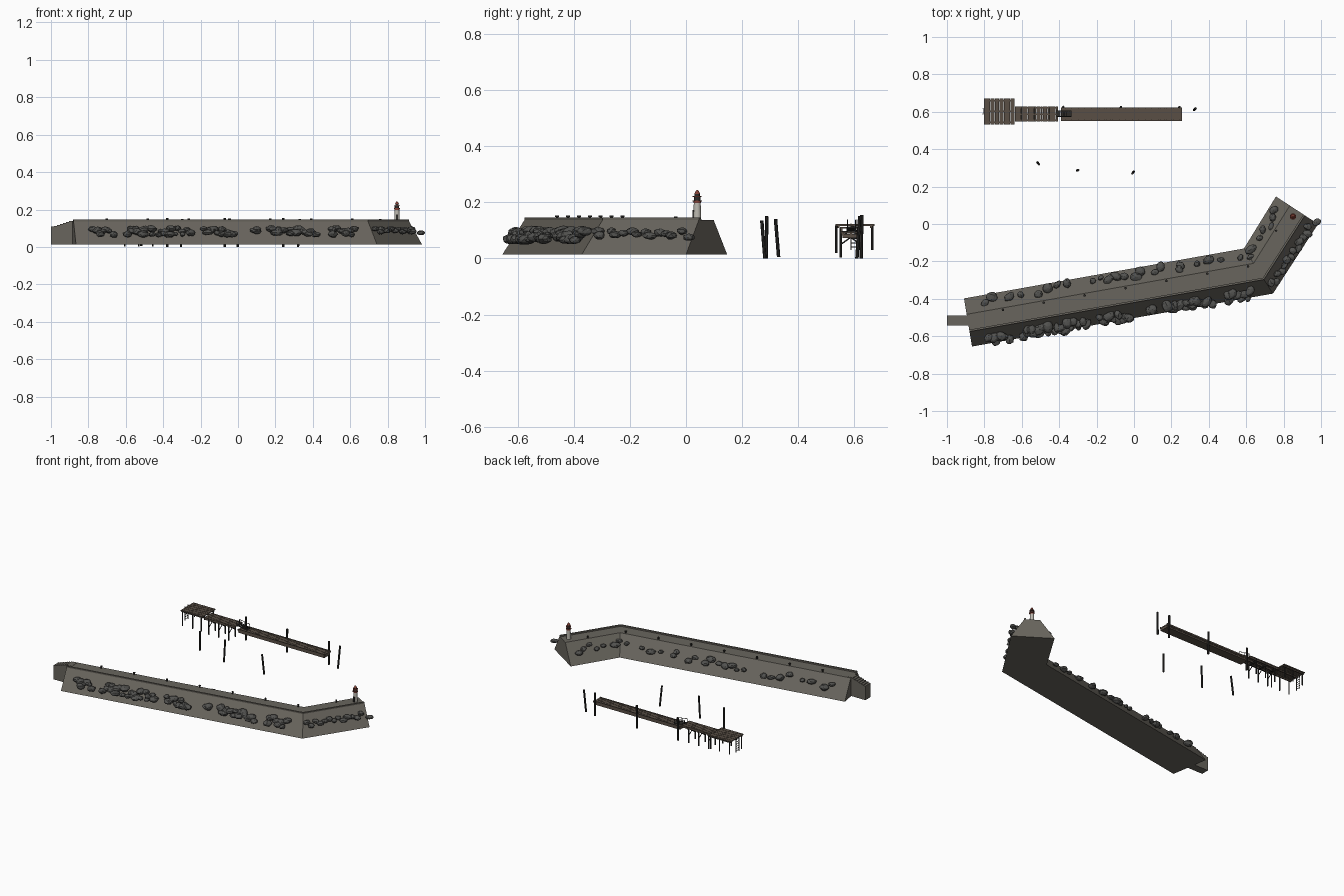
import bpy, bmesh, math, random
from mathutils import Vector, Matrix

if "Cube" in bpy.data.objects:
    bpy.data.objects.remove(bpy.data.objects["Cube"])

random.seed(7)


def mat(name, r, g, b):
    m = bpy.data.materials.new(name)
    m.diffuse_color = (r, g, b, 1)
    m.use_nodes = True
    m.node_tree.nodes["Principled BSDF"].inputs["Base Color"].default_value = m.diffuse_color
    return m


CONCRETE = mat("concrete", .14, .13, .11)
ROCK = mat("rock", .085, .085, .08)
WOOD = mat("wood", .10, .078, .06)
PILE = mat("dark_timber", .025, .024, .022)
RED = mat("red_paint", .22, .05, .035)
WHITE = mat("white_paint", .5, .48, .43)


def finish(bm, name, material):
    bmesh.ops.recalc_face_normals(bm, faces=bm.faces)
    me = bpy.data.meshes.new(name)
    bm.to_mesh(me)
    bm.free()
    ob = bpy.data.objects.new(name, me)
    bpy.context.collection.objects.link(ob)
    me.materials.append(material)
    return ob


def add_box(bm, x0, x1, y0, y1, z0, z1):
    m = Matrix.Translation(((x0 + x1) / 2, (y0 + y1) / 2, (z0 + z1) / 2))
    bmesh.ops.create_cube(bm, size=1, matrix=m @ Matrix.Diagonal((x1 - x0, y1 - y0, z1 - z0, 1)))


def add_rod(bm, a, b, r, r2=None, n=8):
    a, b = Vector(a), Vector(b)
    d = b - a
    m = Matrix.Translation((a + b) / 2) @ d.to_track_quat('Z', 'Y').to_matrix().to_4x4()
    bmesh.ops.create_cone(bm, cap_ends=True, segments=n, radius1=r,
                          radius2=r if r2 is None else r2, depth=d.length, matrix=m)


# Breakwater plan: harbour-side and seaward-side toe lines
HARBOUR = [Vector(p) for p in ((-.909, -.398), (.588, -.131), (.759, .147))]
SEAWARD = [Vector(p) for p in ((-.866, -.655), (.743, -.372), (.984, .0))]


def plan(leg, f, t):
    h = HARBOUR[leg].lerp(HARBOUR[leg + 1], f)
    s = SEAWARD[leg].lerp(SEAWARD[leg + 1], f)
    return h.lerp(s, t)


def loft(name, section):
    bm = bmesh.new()
    rings = [[bm.verts.new((*plan(leg, f, t), z)) for t, z in section]
             for leg, f in ((0, 0), (0, 1), (1, 1))]
    n = len(section)
    for a, b in zip(rings, rings[1:]):
        for i in range(n):
            bm.faces.new((a[i], a[(i + 1) % n], b[(i + 1) % n], b[i]))
    bm.faces.new(rings[0])
    bm.faces.new(rings[-1])
    return finish(bm, name, CONCRETE)


loft("breakwater", [(0, .013), (.33, .137), (.69, .137), (1, .013)])
loft("parapet", [(.65, .13), (.65, .146), (.69, .146), (.69, .13)])

# Shore steps at the root
bm = bmesh.new()
for i in range(7):
    x = -1 + i * .016
    add_box(bm, x, x + (.016 if i < 6 else .04), -.542, -.488, .013, .108 + i * .005)
finish(bm, "root_steps", CONCRETE)

# Mooring bollards along the crest
bm = bmesh.new()
for i in range(7):
    x, y = plan(0, .125 + i * .142, .37)
    add_rod(bm, (x, y, .135), (x, y, .15), .005)
    add_rod(bm, (x, y, .147), (x, y, .152), .007)
add_rod(bm, (.76, -.036, .135), (.76, -.036, .15), .006)
finish(bm, "bollards", PILE)


# Armour rocks
def add_rock(bm, x, y, z, s):
    m = (Matrix.Translation((x, y, z)) @ Matrix.Rotation(random.uniform(0, 6.28), 4, 'Z')
         @ Matrix.Diagonal((s * random.uniform(.9, 1.3), s * random.uniform(.75, 1), s * .65, 1)))
    made = bmesh.ops.create_icosphere(bm, subdivisions=2, radius=1, matrix=m)
    c = Vector((x, y, z))
    for v in made["verts"]:
        v.co = c + (v.co - c) * random.uniform(.88, 1.1)


bm = bmesh.new()
for x0, x1, n in ((-.78, -.66, 7), (-.6, -.25, 22), (-.18, -.02, 12),
                  (.08, .12, 3), (.18, .42, 16), (.5, .64, 8)):
    for i in range(n):
        x = x0 + (x1 - x0) * (i + random.random()) / n
        t = random.uniform(.86, 1.0)
        p = plan(0, (x + .87) / 1.61, t)
        add_rock(bm, p.x, p.y, .1 - (t - .86) * .25, random.uniform(.018, .029))
for i in range(13):
    t = random.uniform(.84, .96)
    p = plan(1, .06 + i * .07, t)
    add_rock(bm, p.x, p.y, .1 - (t - .84) * .2, random.uniform(.018, .026))
add_rock(bm, .976, .01, .075, .02)
finish(bm, "seaward_rocks", ROCK)

bm = bmesh.new()
for x in (-.8, -.76, -.67, -.61, -.52, -.465, -.41, -.36, -.225, -.18, -.145, -.1, -.06, -.005,
          .03, .1, .14, .225, .24, .325, .39, .45, .55, .6):
    t = random.uniform(.03, .2)
    p = plan(0, (x + .905) / 1.5, t)
    add_rock(bm, p.x, p.y, .06 + t * .2, random.uniform(.016, .031))
for f in (.1, .32, .45, .58, .7, .8):
    t = random.uniform(.06, .24)
    p = plan(1, f, t)
    add_rock(bm, p.x, p.y, .06 + t * .2, random.uniform(.018, .029))
finish(bm, "harbour_rocks", ROCK)

# Harbour light: tower, gallery, lantern and cap
LX, LY = .85, .04


def light_part(name, material, *stages):
    bm = bmesh.new()
    for z0, z1, r0, r1 in stages:
        add_rod(bm, (LX, LY, z0), (LX, LY, z1), r0, r1, 16)
    ob = finish(bm, name, material)
    for p in ob.data.polygons:
        p.use_smooth = abs(p.normal.z) < .9
    ob.data.set_sharp_from_angle(angle=math.radians(35))


light_part("light_tower", WHITE, (.136, .203, .0145, .012))
light_part("light_gallery", RED, (.197, .203, .013, .013), (.203, .207, .017, .017),
           (.218, .222, .016, .016))
light_part("light_lantern", PILE, (.207, .218, .012, .012), (.222, .229, .009, .009))
light_part("light_cap", RED, (.229, .239, .011, .006), (.239, .244, .006, .002))
bm = bmesh.new()
add_box(bm, LX - .005, LX + .005, LY - .017, LY - .01, .137, .172)
finish(bm, "light_door", PILE)


# Timber pier decks made of cross planks over stringers
def deck(name, x0, x1, y0, y1, z, thick, pitch=.0115):
    bm = bmesh.new()
    n = round((x1 - x0) / pitch)
    w = (x1 - x0) / n
    for i in range(n):
        add_box(bm, x0 + i * w, x0 + (i + .9) * w, y0, y1, z - .006, z)
    for f in (.08, .5, .92):
        y = y0 + (y1 - y0) * f
        add_box(bm, x0 + .002, x1 - .002, y - .004, y + .004, z - thick, z - .005)
    return finish(bm, name, WOOD)


deck("pier_head_deck", -.803, -.637, .532, .671, .122, .014)
deck("pier_walkway", -.637, -.406, .548, .628, .112, .016)
deck("pontoon_deck", -.39, .257, .553, .623, .094, .012)

# Floating pontoon body with edge rails
bm = bmesh.new()
add_box(bm, -.388, .255, .557, .619, .072, .087)
for y in (.555, .621):
    add_box(bm, -.39, .257, y - .003, y + .003, .088, .098)
finish(bm, "pontoon_float", WOOD)

# Pier posts and cross bracing
bm = bmesh.new()
for x in (-.79, -.715, -.65):
    for y, z in ((.536, .02), (.664, .03)):
        add_rod(bm, (x, y, z), (x, y, .118), .0042)
for x in (-.605, -.53, -.455):
    for y in (.552, .622):
        add_rod(bm, (x, y, .003), (x, y, .108), .0045)
    add_rod(bm, (x, .552, .05), (x, .622, .1), .0025, n=6)
    add_rod(bm, (x, .622, .05), (x, .552, .1), .0025, n=6)
    add_box(bm, x - .004, x + .004, .548, .628, .09, .098)
finish(bm, "pier_posts", PILE)

# Ladder at the pier head
bm = bmesh.new()
for y in (.588, .618):
    add_rod(bm, (-.807, y, .03), (-.807, y, .125), .0025, n=6)
for i in range(6):
    z = .04 + i * .015
    add_rod(bm, (-.807, .588, z), (-.807, .618, z), .0018, n=6)
finish(bm, "pier_ladder", PILE)

# Gangway with handrails
bm = bmesh.new()
for y in (.575, .605):
    add_rod(bm, (-.412, y, .109), (-.335, y, .096), .003, n=6)
    add_rod(bm, (-.412, y, .137), (-.335, y, .124), .002, n=6)
    for f in (0, .5, 1):
        x, z = -.412 + .077 * f, .109 - .013 * f
        add_rod(bm, (x, y, z), (x, y, z + .028), .002, n=6)
for i in range(7):
    x, z = -.41 + .012 * i, .11 - .002 * i
    add_box(bm, x - .005, x + .005, .575, .605, z, z + .003)
finish(bm, "gangway", PILE)

# Guide piles beside the pontoon and leaning old piles
bm = bmesh.new()
for x in (-.378, -.07, .243):
    add_rod(bm, (x, .624, 0), (x, .626, .155), .0065)
finish(bm, "guide_piles", PILE)
bm = bmesh.new()
for a, b in (((-.517, .329, .005), (-.508, .318, .14)), ((-.305, .286, 0), (-.298, .288, .15)),
             ((-.001, .281, 0), (-.009, .27, .135)), ((.321, .609, 0), (.33, .619, .15))):
    lo, hi = Vector(a), Vector(b)
    if lo.y > hi.y and lo.x < -.5:
        lo.y, hi.y = .33, .319
    add_rod(bm, lo, hi, .0062)
finish(bm, "leaning_piles", PILE)
